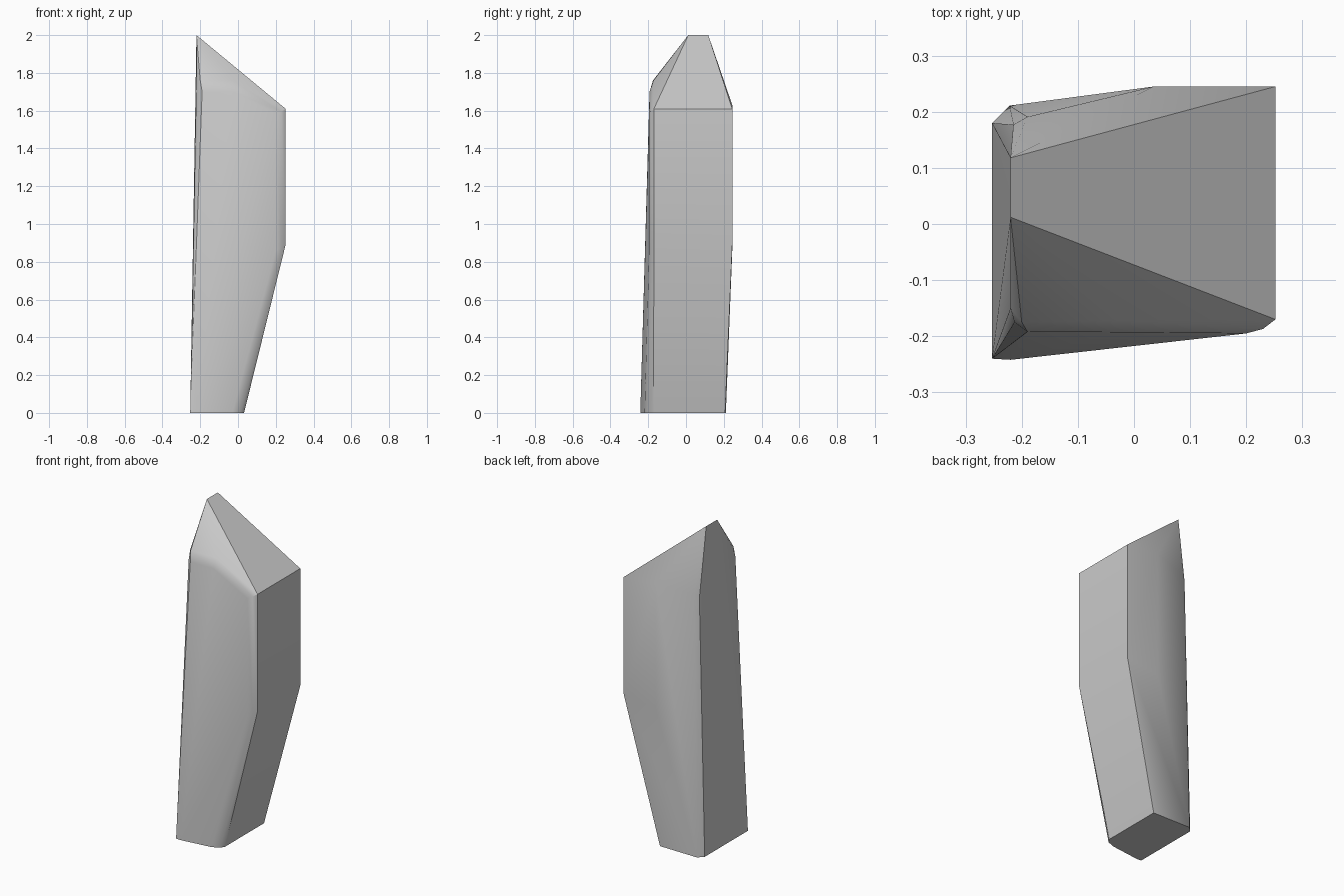
import bpy, bmesh
from math import radians

if "Cube" in bpy.data.objects:
    bpy.data.objects.remove(bpy.data.objects["Cube"])

# Corner points of the faceted shard, grouped from foot to tip
foot = [(-.253, -.24), (-.22, -.242), (-.03, -.219), (.015, -.2), (.032, -.172),
        (.032, .207), (-.222, .211), (-.253, .18)]
corners = [(x, y, 0) for x, y in foot]

# Straight right-hand band: the same outline at the waist and at the shoulder
for z, back_z in ((.89, .86), (1.61, 1.63)):
    corners += [(.252, -.17, z), (.252, .245, z),
                (.23, -.187, z - .015), (.2, -.195, z - .03),
                (.035, .245, back_z)]

# Front shoulder bevel, back shoulder and tip ridge
corners += [(-.19, -.192, 1.70), (-.03, -.193, 1.70),
            (-.2, -.175, 1.76), (-.03, -.172, 1.76),
            (-.213, -.175, 1.70), (-.22, -.15, 1.75),
            (-.215, .177, 1.58), (-.19, .191, 1.60),
            (-.22, .012, 2), (-.22, .118, 2)]

# Wrap the corners in a convex skin and merge flat areas
bm = bmesh.new()
for co in corners:
    bm.verts.new(co)
hull = bmesh.ops.convex_hull(bm, input=bm.verts[:])
loose = [v for v in bm.verts if not v.link_faces]
bmesh.ops.delete(bm, geom=loose, context='VERTS')
bmesh.ops.dissolve_limit(bm, angle_limit=radians(.5), verts=bm.verts[:], edges=bm.edges[:])
bmesh.ops.recalc_face_normals(bm, faces=bm.faces[:])

mesh = bpy.data.meshes.new("crystal_shard")
bm.to_mesh(mesh)
bm.free()
shard = bpy.data.objects.new("crystal_shard", mesh)
bpy.context.collection.objects.link(shard)

# Soft bevels, crisp main edges
bpy.context.view_layer.objects.active = shard
shard.select_set(True)
bpy.ops.object.shade_smooth_by_angle(angle=radians(30))
